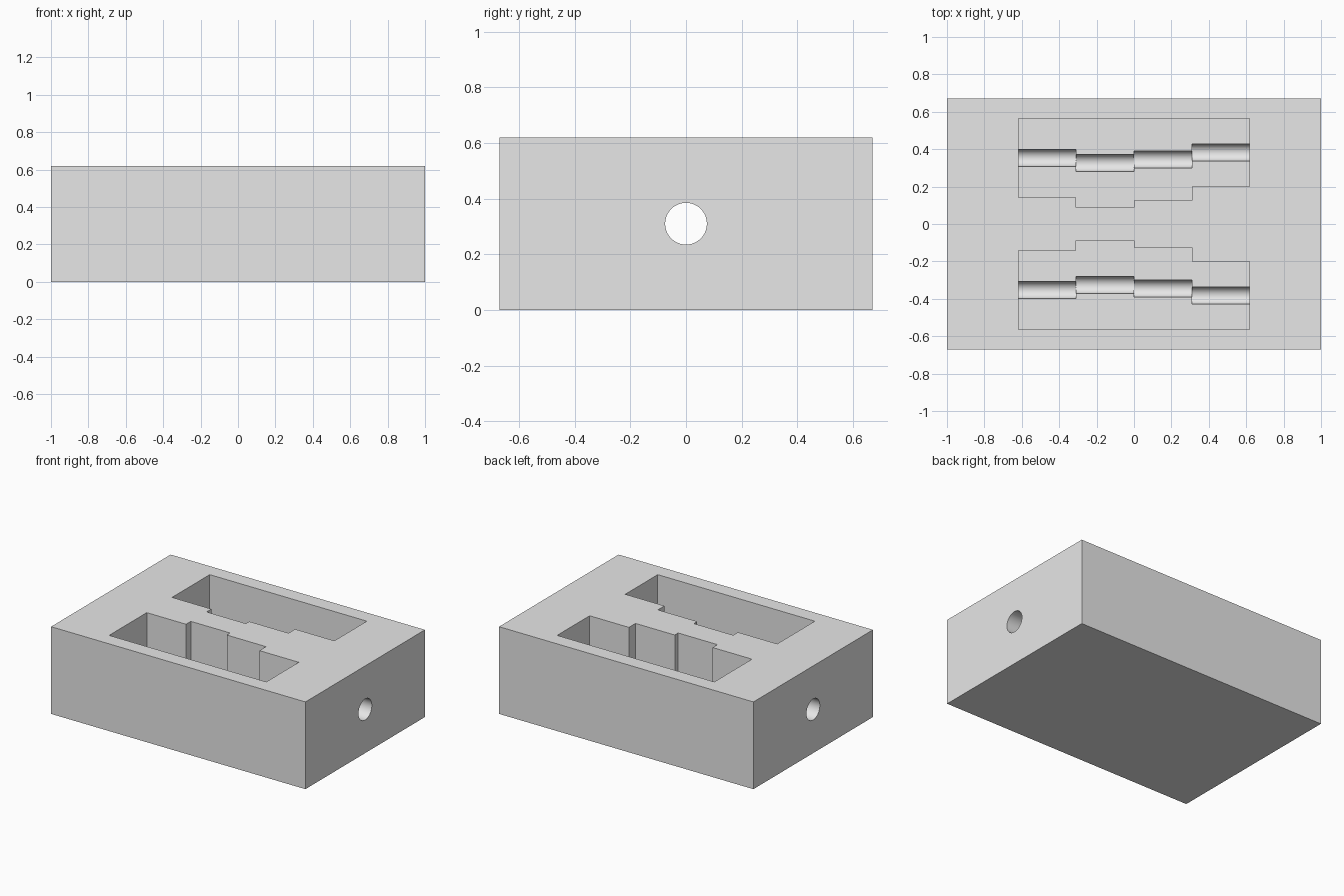
import bpy
import bmesh
from math import cos, sin, pi, radians

LENGTH, WIDTH, HEIGHT = 2.0, 1.342, 0.62
FLOOR = HEIGHT / 2            # pocket floor level
OUTER = 0.565                 # outer pocket wall
INNER = [0.142, 0.088, 0.126, 0.2]   # inner wall of each pocket step
STEP = 0.309                  # length of each pocket step
GROOVE_R = 0.046
HOLE_R = 0.075

cube = bpy.data.objects.get("Cube")
if cube:
    bpy.data.objects.remove(cube, do_unlink=True)

grey = bpy.data.materials.new("plain_grey")
grey.use_nodes = True
grey.diffuse_color = (0.8, 0.8, 0.8, 1)
grey.node_tree.nodes["Principled BSDF"].inputs["Base Color"].default_value = (0.8, 0.8, 0.8, 1)


def prism(name, profile, x0, x1):
    """Extrude a closed (y, z) profile along x."""
    bm = bmesh.new()
    face = bm.faces.new([bm.verts.new((x0, y, z)) for y, z in profile])
    grown = bmesh.ops.extrude_face_region(bm, geom=[face])["geom"]
    for v in grown:
        if isinstance(v, bmesh.types.BMVert):
            v.co.x = x1
    bmesh.ops.recalc_face_normals(bm, faces=bm.faces)
    mesh = bpy.data.meshes.new(name)
    bm.to_mesh(mesh)
    bm.free()
    mesh.materials.append(grey)
    obj = bpy.data.objects.new(name, mesh)
    bpy.context.collection.objects.link(obj)
    return obj


def arc(y, z, r, start, end, n):
    angles = [start + (end - start) * i / n for i in range(n + 1)]
    return [(y + r * cos(a), z + r * sin(a)) for a in angles]


def cut(target, cutter):
    cutter.hide_render = True
    mod = target.modifiers.new("cut", 'BOOLEAN')
    mod.operation = 'DIFFERENCE'
    mod.solver = 'EXACT'
    mod.object = cutter
    bpy.ops.object.modifier_apply(modifier=mod.name)
    bpy.data.objects.remove(cutter, do_unlink=True)


# Solid block
half = WIDTH / 2
block = prism("block", [(-half, 0), (half, 0), (half, HEIGHT), (-half, HEIGHT)],
              -LENGTH / 2, LENGTH / 2)
bpy.context.view_layer.objects.active = block
block.select_set(True)

# Round hole running the full length
cut(block, prism("hole_cutter", arc(0, FLOOR, HOLE_R, 0, 2 * pi, 48)[:-1], -1.1, 1.1))

# Two mirrored stepped pockets, each step with a half-round groove in its floor
for side in (1, -1):
    for i, inner in enumerate(INNER):
        groove = arc((OUTER + inner) / 2, FLOOR, GROOVE_R, pi, 2 * pi, 24)
        section = ([(inner, HEIGHT + 0.1), (inner, FLOOR)] + groove
                   + [(OUTER, FLOOR), (OUTER, HEIGHT + 0.1)])
        cut(block, prism("pocket_cutter", [(side * y, z) for y, z in section],
                         (i - 2) * STEP, (i - 1) * STEP))

# Merge leftover seams and smooth only the curved surfaces
bm = bmesh.new()
bm.from_mesh(block.data)
bmesh.ops.remove_doubles(bm, verts=bm.verts, dist=0.00001)
bmesh.ops.dissolve_limit(bm, angle_limit=radians(0.5), verts=bm.verts, edges=bm.edges)
bm.to_mesh(block.data)
bm.free()
bpy.ops.object.shade_smooth_by_angle(angle=radians(30))
